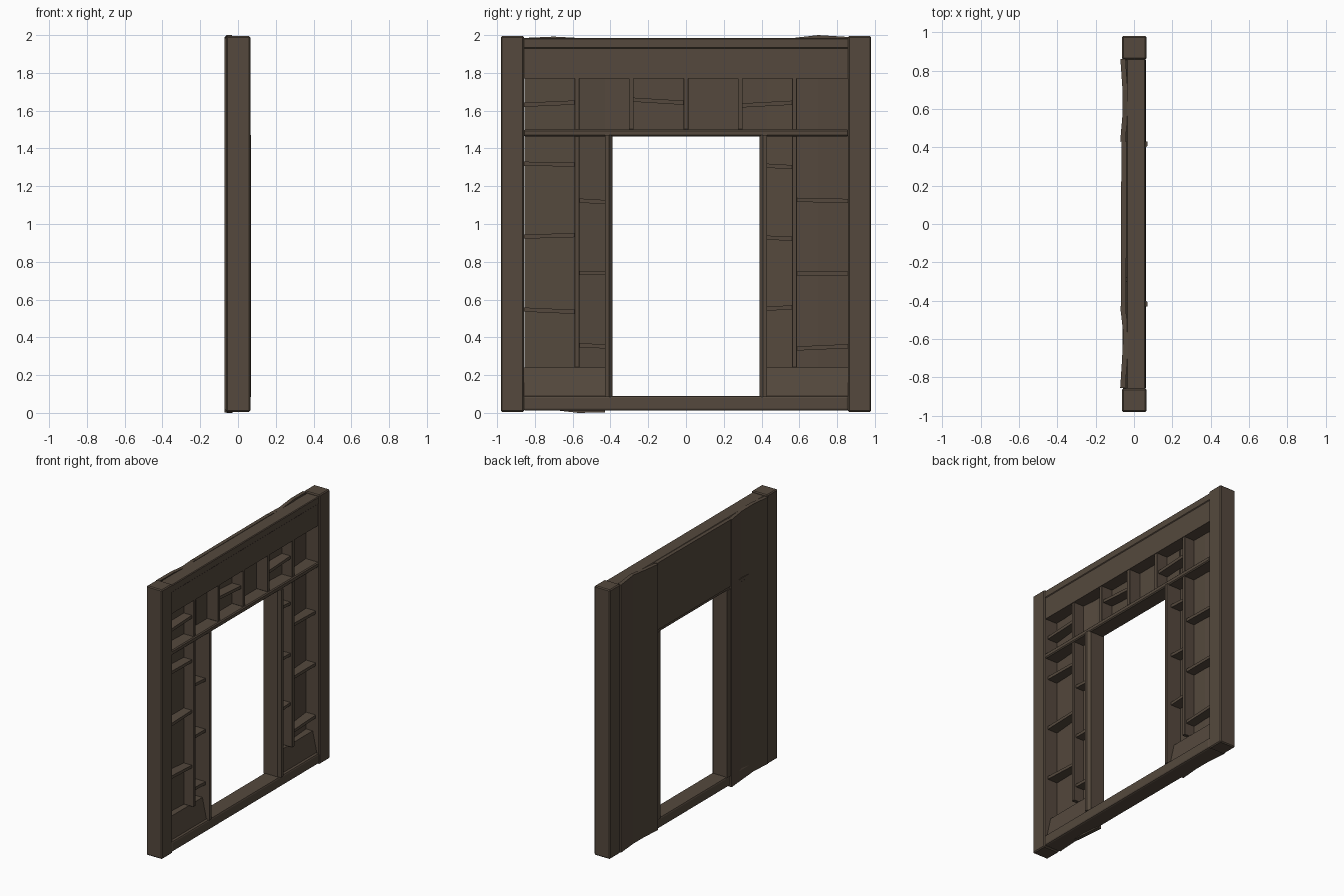
import bpy, bmesh

if "Cube" in bpy.data.objects:
    bpy.data.objects.remove(bpy.data.objects["Cube"])

wood = bpy.data.materials.new("dark_brown_wood")
wood.diffuse_color = (0.090, 0.066, 0.047, 1)
wood.use_nodes = True
wood.node_tree.nodes["Principled BSDF"].inputs["Base Color"].default_value = wood.diffuse_color


def finish(name, bm, bevel=0.0, segments=1):
    bmesh.ops.recalc_face_normals(bm, faces=bm.faces)
    me = bpy.data.meshes.new(name)
    bm.to_mesh(me)
    bm.free()
    me.materials.append(wood)
    ob = bpy.data.objects.new(name, me)
    bpy.context.collection.objects.link(ob)
    if bevel:
        m = ob.modifiers.new("bevel", 'BEVEL')
        m.width, m.segments = bevel, segments
    return ob


def loft(name, ring_a, ring_b, bevel=0.0, segments=1):
    """Solid between two matching outlines."""
    bm = bmesh.new()
    a = [bm.verts.new(p) for p in ring_a]
    b = [bm.verts.new(p) for p in ring_b]
    n = len(a)
    bm.faces.new(a)
    bm.faces.new(b[::-1])
    for i in range(n):
        bm.faces.new((a[i], b[i], b[(i + 1) % n], a[(i + 1) % n]))
    return finish(name, bm, bevel, segments)


def box(name, x, y, z, bevel=0.0, tilt=0.0, segments=1):
    """Box from ranges; tilt raises the +y end and lowers the -y end."""
    def ring(yy, dz):
        return [(x[0], yy, z[0] + dz), (x[1], yy, z[0] + dz),
                (x[1], yy, z[1] + dz), (x[0], yy, z[1] + dz)]
    return loft(name, ring(y[0], -tilt), ring(y[1], tilt), bevel, segments)


# corner posts, door jambs with a chamfered inner edge
for s, side in ((-1, "left"), (1, "right")):
    box(side + "_post", (-0.063, 0.065), sorted((s * 0.858, s * 0.98)), (0.005, 1.995), 0.007)
    outline = [(-0.065, 0.43), (0.07, 0.43), (0.07, 0.408), (0.05, 0.388), (-0.065, 0.388)]
    loft(side + "_door_jamb", [(x, s * y, 0.085) for x, y in outline],
         [(x, s * y, 1.47) for x, y in outline])
    # sloped kick board at the foot of the wall
    kick = [(-0.045, 0.08), (0.045, 0.08), (0.01, 0.24), (-0.045, 0.24)]
    loft(side + "_kick_board", [(x, s * 0.43, z) for x, z in kick],
         [(x, s * 0.862, z) for x, z in kick])

# horizontal beams
box("top_beam", (-0.04, 0.055), (-0.862, 0.862), (1.77, 1.93))
box("top_rail", (-0.04, 0.06), (-0.862, 0.862), (1.93, 1.985), 0.005)
box("door_lintel", (-0.06, 0.06), (-0.862, 0.862), (1.464, 1.50), 0.007)
box("door_sill", (-0.06, 0.063), (-0.862, 0.862), (0.012, 0.09), 0.012, segments=2)

# upright studs
for y, z0 in ((-0.577, 0.24), (-0.29, 1.5), (0, 1.5), (0.287, 1.5), (0.575, 0.24)):
    box("stud", (-0.045, 0.05), (y - 0.013, y + 0.013), (z0, 1.772), 0.002)

# slightly crooked battens: y start, y end, then (height, tilt) pairs
battens = (
    (-0.86, -0.59, ((1.637, 0.006), (1.317, -0.002), (0.937, 0.004), (0.541, -0.006))),
    (-0.565, -0.43, ((1.12, -0.004), (0.74, 0), (0.355, -0.003))),
    (-0.28, -0.013, ((1.65, -0.008),)),
    (0.3, 0.562, ((1.635, 0.007),)),
    (0.42, 0.562, ((1.305, -0.004), (0.925, -0.003), (0.555, 0.004))),
    (0.588, 0.86, ((1.125, -0.003), (0.738, 0), (0.347, 0.006))),
)
for y0, y1, rows in battens:
    for z, tilt in rows:
        box("batten", (-0.045, 0.035), (y0, y1), (z - 0.011, z + 0.011), 0, tilt)


def back_panel(name, cols, thick=0.027):
    """Warped boarding; cols are (y, outer x, bottom z, top z)."""
    bm = bmesh.new()
    rows = []
    for y, x, z0, z1 in cols:
        rows.append([bm.verts.new(p) for p in
                     ((x, y, z0), (x + thick, y, z0), (x + thick, y, z1), (x, y, z1))])
    bm.faces.new(rows[0])
    bm.faces.new(rows[-1][::-1])
    for a, b in zip(rows, rows[1:]):
        for i in range(4):
            j = (i + 1) % 4
            bm.faces.new((a[i], b[i], b[j], a[j]))
    return finish(name, bm)


# boarding on the back
back_panel("left_back_panel", ((-0.855, -0.072, 0.015, 1.985), (-0.7, -0.062, 0.015, 1.992),
                               (-0.57, -0.056, 0.0, 1.985), (-0.43, -0.072, 0.003, 1.98)))
back_panel("right_back_panel", ((0.43, -0.072, 0.015, 1.98), (0.57, -0.06, 0.015, 1.985),
                                (0.7, -0.06, 0.015, 2.0), (0.86, -0.071, 0.012, 1.99)))
back_panel("over_door_back_panel", ((-0.43, -0.068, 1.49, 1.982), (0.43, -0.066, 1.49, 1.985)))
